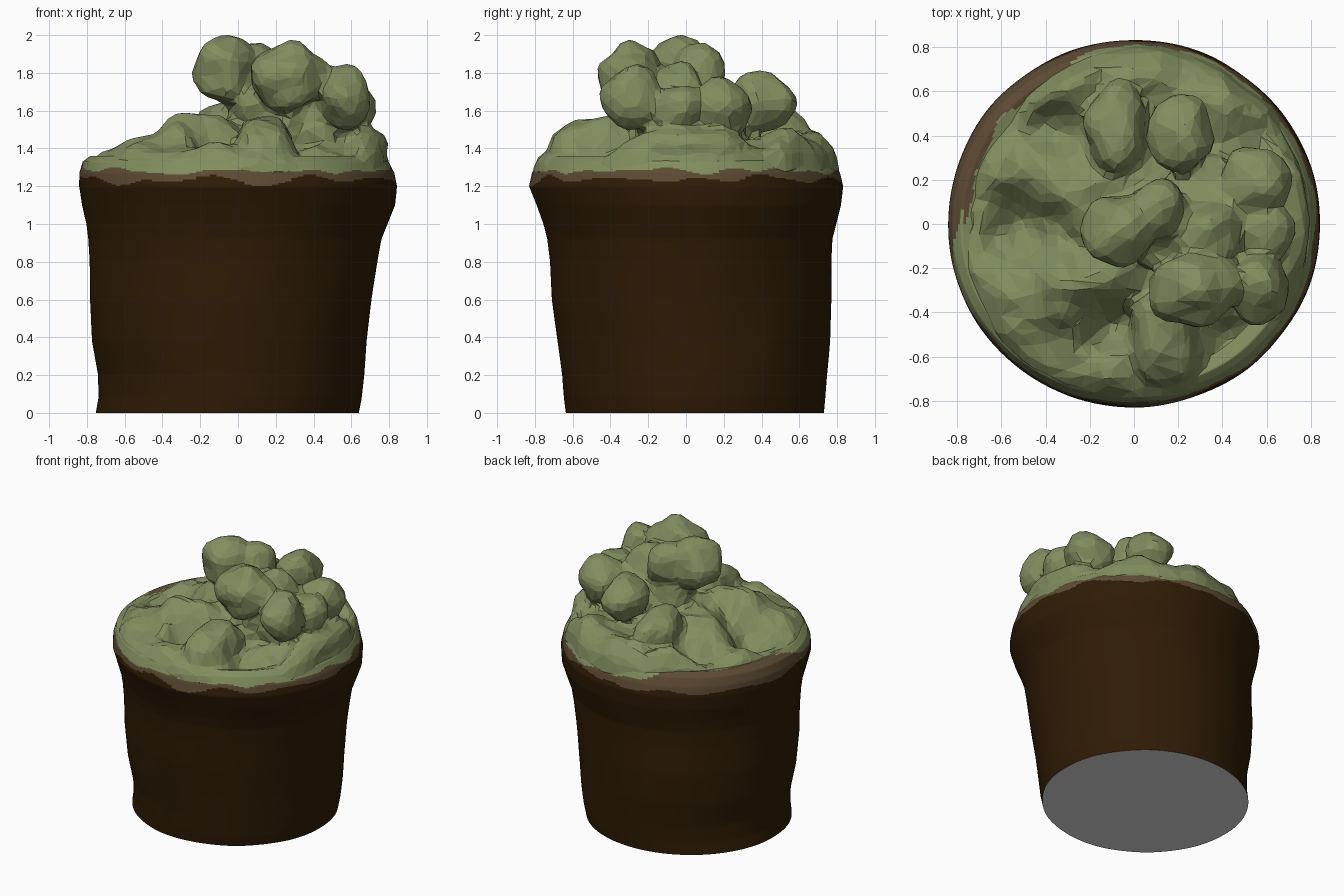
import bpy, bmesh, math
from mathutils import Matrix, Vector, noise

if "Cube" in bpy.data.objects:
    bpy.data.objects.remove(bpy.data.objects["Cube"])


def material(name, rgb):
    m = bpy.data.materials.new(name)
    m.diffuse_color = (*rgb, 1)
    m.use_nodes = True
    m.node_tree.nodes["Principled BSDF"].inputs["Base Color"].default_value = m.diffuse_color
    return m


BROWN = material("dark brown clay", (0.028, 0.011, 0.0015))
TAN = material("pale brown rim", (0.108, 0.07, 0.033))
GREEN = material("sage green", (0.22, 0.268, 0.113))
GREY = material("grey base", (0.73, 0.73, 0.73))


def make_object(name, bm, mats):
    me = bpy.data.meshes.new(name)
    bmesh.ops.recalc_face_normals(bm, faces=bm.faces[:])
    bm.to_mesh(me)
    bm.free()
    ob = bpy.data.objects.new(name, me)
    bpy.context.collection.objects.link(ob)
    for m in mats:
        me.materials.append(m)
    return ob


def wobble(x, y, z, f):
    return noise.noise(Vector((x * f, y * f, z * f)))


def bridge(bm, a, b):
    n = len(a)
    return [bm.faces.new((a[i], a[(i + 1) % n], b[(i + 1) % n], b[i])) for i in range(n)]


def bareness(a):
    """1 where the rim shows at the back left, fading to 0 elsewhere."""
    return min(1, max(0, 1.8 - abs(math.degrees(a) % 360 - 148) / 26))


# --- Pot: rings through the uneven left, right, front and back outlines
OUTLINE = [  # z, left, right, front, back
    (0.00, -.755, .64, -.635, .73), (0.08, -.74, .655, -.645, .737),
    (0.20, -.74, .668, -.655, .745), (0.38, -.772, .682, -.68, .76),
    (0.60, -.785, .71, -.708, .77), (0.80, -.785, .74, -.72, .77),
    (0.92, -.79, .76, -.735, .775), (1.00, -.80, .79, -.755, .795),
    (1.10, -.825, .83, -.79, .82), (1.20, -.843, .842, -.83, .832),
    (1.27, -.843, .83, -.815, .815), (1.33, -.825, .80, -.785, .785),
    (1.36, -.785, .76, -.75, .75), (1.34, -.70, .69, -.69, .69)]
SEG, SUB = 144, 8
bm = bmesh.new()
rings = []
for k, (p, q) in enumerate(zip(OUTLINE, OUTLINE[1:])):
    for s in range(SUB + (k == len(OUTLINE) - 2)):
        z, l, r, f, b = [u + (v - u) * s / SUB for u, v in zip(p, q)]
        ring = []
        for i in range(SEG):
            a = 2 * math.pi * i / SEG
            w = 1 + 0.008 * wobble(math.cos(a), math.sin(a), z, 2.5)
            ring.append(bm.verts.new(((l + r) / 2 + (r - l) / 2 * math.cos(a) * w,
                                      (f + b) / 2 + (b - f) / 2 * math.sin(a) * w, z)))
        rings.append(ring)
for lo, hi in zip(rings, rings[1:]):
    for face in bridge(bm, lo, hi):
        c = face.calc_center_median()
        n = wobble(c.x, c.y, 0, 5)
        bare = bareness(math.atan2(c.y, c.x))
        inner = c.z > 1.3 and c.xy.length < 0.755 + 0.04 * n
        if c.z > 1.285 + 0.05 * n + 0.12 * bare or inner:
            face.material_index = 2
        elif c.z > 1.232 + 0.05 * wobble(c.x, c.y, 2, 4):
            face.material_index = 1
        face.smooth = True
bm.faces.new(rings[0]).material_index = 3               # flat underside
make_object("pot", bm, [BROWN, TAN, GREEN, GREY])

# --- Plant: a lumpy mound and a heap of round lobes, fused into one skin
BUMPS = [  # x, y, height, spread
    (-.3, -.3, .18, .12), (-.3, .2, .13, .12), (-.3, .6, .13, .11), (.05, .68, .11, .11),
    (.42, .55, .11, .15), (.7, .2, .08, .13), (.72, -.2, .12, .11), (-.12, -.66, .06, .11),
    (-.5, 0, -.16, .10), (-.55, -.45, .04, .12), (-.65, .3, .05, .1), (-.36, .42, -.15, .08),
    (0, 0, .15, .2), (-.1, -.28, .07, .08), (-.1, -.47, -.18, .08), (.45, -.55, -.12, .1)]
LOBES = [  # x, y, z, radius x, y, z
    (-.06, -.03, 1.81, .17, .17, .19), (.11, .06, 1.79, .13, .14, .18),
    (.27, -.30, 1.78, .21, .17, .18), (.57, -.29, 1.67, .13, .16, .17),
    (.55, .19, 1.61, .16, .16, .16), (.21, .40, 1.64, .15, .18, .16),
    (-.08, .42, 1.49, .15, .21, .15), (.14, -.48, 1.38, .17, .26, .19),
    (.59, -.04, 1.60, .14, .14, .15), (.32, -.05, 1.70, .18, .16, .16),
    (.32, .0, 1.50, .32, .30, .20), (.10, .0, 1.62, .15, .19, .19),
    (.66, .02, 1.42, .13, .3, .10)]


def mound_height(x, y, t):
    h = 1.385 + sum(b[2] * math.exp(-((x - b[0]) ** 2 + (y - b[1]) ** 2) / (2 * b[3] ** 2))
                    for b in BUMPS)
    edge = min(1, (1 - t) / 0.17)
    rough = 0.05 * wobble(x, y, 1, 6) + 0.03 * wobble(x, y, 2, 13)
    return 1.28 + (h - 1.28 + rough) * math.sqrt(edge * (2 - edge))


bm = bmesh.new()
rings = []
for t in [1 - (i / 30) ** 1.1 for i in range(30)]:
    ring = []
    for i in range(80):
        a = 2 * math.pi * i / 80
        R = 0.81 - 0.045 * bareness(a) + 0.02 * wobble(math.cos(a), math.sin(a), 3, 4)
        x, y = R * t * math.cos(a), R * t * math.sin(a)
        ring.append(bm.verts.new((x, y, mound_height(x, y, t))))
    rings.append(ring)
for a, b in zip(rings, rings[1:]):
    bridge(bm, a, b)
bm.faces.new(rings[-1])
base = [bm.verts.new((v.co.x * .96, v.co.y * .96, 1.22)) for v in rings[0]]
bridge(bm, rings[0], base)
bm.faces.new(base)
for x, y, z, rx, ry, rz in LOBES:
    made = bmesh.ops.create_icosphere(
        bm, subdivisions=3, radius=1,
        matrix=Matrix.Translation((x, y, z)) @ Matrix.Diagonal((rx, ry, rz, 1)))
    for v in made["verts"]:
        d = v.co - Vector((x, y, z))
        v.co += d * 0.28 * wobble(v.co.x, v.co.y, v.co.z, 7)
plant = make_object("plant", bm, [GREEN])
skin = plant.modifiers.new("fuse", "REMESH")
skin.mode = "VOXEL"
skin.voxel_size = 0.025
skin.use_smooth_shade = False
facets = plant.modifiers.new("facets", "DECIMATE")
facets.ratio = 0.1
